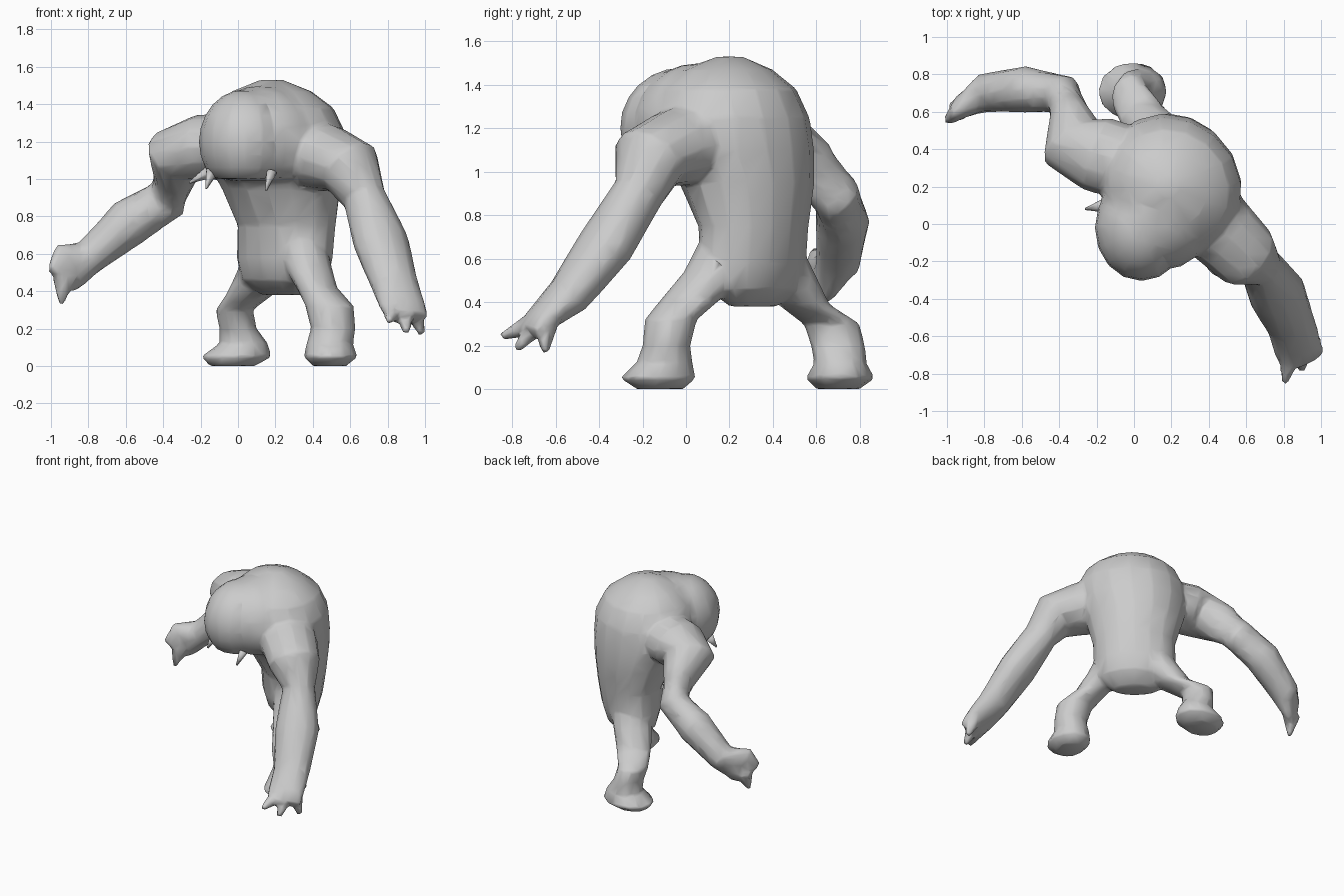
import bpy, bmesh, math
from mathutils import Vector


def finish(name, bm):
    bmesh.ops.recalc_face_normals(bm, faces=bm.faces)
    me = bpy.data.meshes.new(name)
    bm.to_mesh(me)
    bm.free()
    ob = bpy.data.objects.new(name, me)
    bpy.context.collection.objects.link(ob)
    for p in me.polygons:
        p.use_smooth = True
    return ob


def tube(name, stations, level=False, turn=0, sides=12):
    """Loft ellipses (x, y, z, side radius, upright radius) along a path."""
    bm = bmesh.new()
    pts = [Vector(s[:3]) for s in stations]
    c, d = math.cos(math.radians(turn)), math.sin(math.radians(turn))
    rings = []
    for i, s in enumerate(stations):
        u, v = Vector((c, d, 0)), Vector((-d, c, 0))
        if not level:
            t = (pts[min(i + 1, len(pts) - 1)] - pts[max(i - 1, 0)]).normalized()
            u = t.cross(Vector((0, 0, 1)))
            u = u.normalized() if u.length > 0.05 else Vector((1, 0, 0))
            v = u.cross(t).normalized()
        ring = []
        for k in range(sides):
            a = 2 * math.pi * k / sides
            ring.append(bm.verts.new(pts[i] + u * s[3] * math.cos(a) + v * s[4] * math.sin(a)))
        rings.append(ring)
    for a, b in zip(rings, rings[1:]):
        for k in range(sides):
            n = (k + 1) % sides
            bm.faces.new((a[k], a[n], b[n], b[k]))
    bm.faces.new(rings[0])
    bm.faces.new(rings[-1])
    return finish(name, bm)


def lump(name, center, radii, floor):
    """Ellipsoid with its underside cut flat."""
    bm = bmesh.new()
    bmesh.ops.create_uvsphere(bm, u_segments=16, v_segments=12, radius=1)
    for v in bm.verts:
        v.co = Vector([center[i] + radii[i] * v.co[i] for i in range(3)])
        v.co.z = max(floor, v.co.z)
    return finish(name, bm)


def spike(name, base, tip, r, r_tip=0.006):
    return tube(name, [(*base, r, r), (*tip, r_tip, r_tip)], sides=6)


# Hunched torso, wider along the shoulder line than deep
torso = tube("body", [
    (0.25, 0.31, 0.38, 0.15, 0.07), (0.25, 0.31, 0.46, 0.27, 0.17),
    (0.25, 0.31, 0.58, 0.29, 0.205), (0.26, 0.31, 0.75, 0.29, 0.225),
    (0.23, 0.28, 0.95, 0.34, 0.29), (0.20, 0.22, 1.10, 0.39, 0.355),
    (0.20, 0.20, 1.25, 0.39, 0.355), (0.19, 0.19, 1.38, 0.33, 0.31),
    (0.18, 0.19, 1.47, 0.22, 0.20), (0.18, 0.20, 1.53, 0.06, 0.06)],
    level=True, turn=-40, sides=16)

# Low slung head with a flat jaw line, running into the chest
head = lump("head", (0.04, -0.02, 1.20), (0.25, 0.285, 0.28), 1.0)
chest = lump("chest", (0.13, 0.06, 1.21), (0.32, 0.31, 0.29), 0.99)

# Arms from shoulder through elbow to hand
arm_left = tube("arm_left", [
    (-0.02, 0.32, 1.18, 0.20, 0.17), (-0.20, 0.375, 1.17, 0.205, 0.175),
    (-0.33, 0.43, 1.13, 0.18, 0.155), (-0.34, 0.57, 1.02, 0.115, 0.14),
    (-0.38, 0.69, 0.89, 0.11, 0.12), (-0.58, 0.72, 0.77, 0.125, 0.13),
    (-0.80, 0.70, 0.58, 0.105, 0.095), (-0.91, 0.63, 0.53, 0.06, 0.14),
    (-0.96, 0.585, 0.46, 0.035, 0.10)])
arm_right = tube("arm_right", [
    (0.32, 0.10, 1.15, 0.22, 0.20), (0.48, -0.05, 1.11, 0.20, 0.18),
    (0.60, -0.17, 1.06, 0.185, 0.165), (0.675, -0.22, 0.90, 0.115, 0.12),
    (0.765, -0.37, 0.66, 0.155, 0.125), (0.84, -0.54, 0.43, 0.13, 0.10),
    (0.88, -0.67, 0.32, 0.13, 0.065), (0.905, -0.73, 0.26, 0.12, 0.045)])

# Short legs flaring out of the hips, with wide feet
leg_left = tube("leg_left", [
    (0.19, 0.39, 0.68, 0.13, 0.13), (0.14, 0.46, 0.52, 0.14, 0.14),
    (0.07, 0.54, 0.39, 0.13, 0.12),
    (-0.02, 0.67, 0.30, 0.10, 0.13), (0.00, 0.70, 0.20, 0.10, 0.125),
    (0.03, 0.71, 0.12, 0.13, 0.12), (-0.01, 0.71, 0.05, 0.19, 0.16),
    (-0.03, 0.70, 0.0, 0.12, 0.10)], level=True)
leg_right = tube("leg_right", [
    (0.33, 0.21, 0.70, 0.13, 0.14), (0.37, 0.14, 0.54, 0.13, 0.15),
    (0.42, 0.03, 0.42, 0.11, 0.14),
    (0.49, -0.07, 0.32, 0.13, 0.12), (0.51, -0.09, 0.20, 0.12, 0.11),
    (0.49, -0.10, 0.12, 0.125, 0.13), (0.495, -0.13, 0.05, 0.145, 0.175),
    (0.49, -0.12, 0.0, 0.09, 0.11)], level=True)

# Blunt fingers
fingers = [
    spike("finger", (-0.90, 0.64, 0.57), (-1.0, 0.56, 0.54), 0.075, 0.015),
    spike("finger", (-0.93, 0.62, 0.48), (-0.945, 0.58, 0.33), 0.07, 0.015),
    spike("finger", (0.84, -0.68, 0.31), (0.805, -0.85, 0.24), 0.065, 0.02),
    spike("finger", (0.89, -0.69, 0.30), (0.90, -0.78, 0.18), 0.06, 0.02),
    spike("finger", (0.93, -0.64, 0.32), (0.985, -0.65, 0.17), 0.065, 0.02)]

# Fuse the flesh into one faceted, smooth shaded skin
bpy.ops.object.select_all(action='DESELECT')
for ob in [torso, head, chest, arm_left, arm_right, leg_left, leg_right] + fingers:
    ob.select_set(True)
bpy.context.view_layer.objects.active = torso
bpy.ops.object.join()
m = torso.modifiers.new("fuse", 'REMESH')
m.mode, m.voxel_size, m.use_smooth_shade = 'VOXEL', 0.014, True
m = torso.modifiers.new("relax", 'SMOOTH')
m.factor, m.iterations = 0.5, 4
m = torso.modifiers.new("reduce", 'DECIMATE')
m.ratio = 0.045
for name in [m.name for m in torso.modifiers]:
    bpy.ops.object.modifier_apply(modifier=name)

# Tusks under the jaw
spike("tusk_left", (-0.14, -0.08, 1.04), (-0.17, -0.13, 0.95), 0.035)
spike("tusk_right", (0.18, -0.19, 1.04), (0.15, -0.23, 0.94), 0.03)
spike("jaw_spike", (-0.15, 0.10, 1.04), (-0.26, 0.08, 0.98), 0.04)
